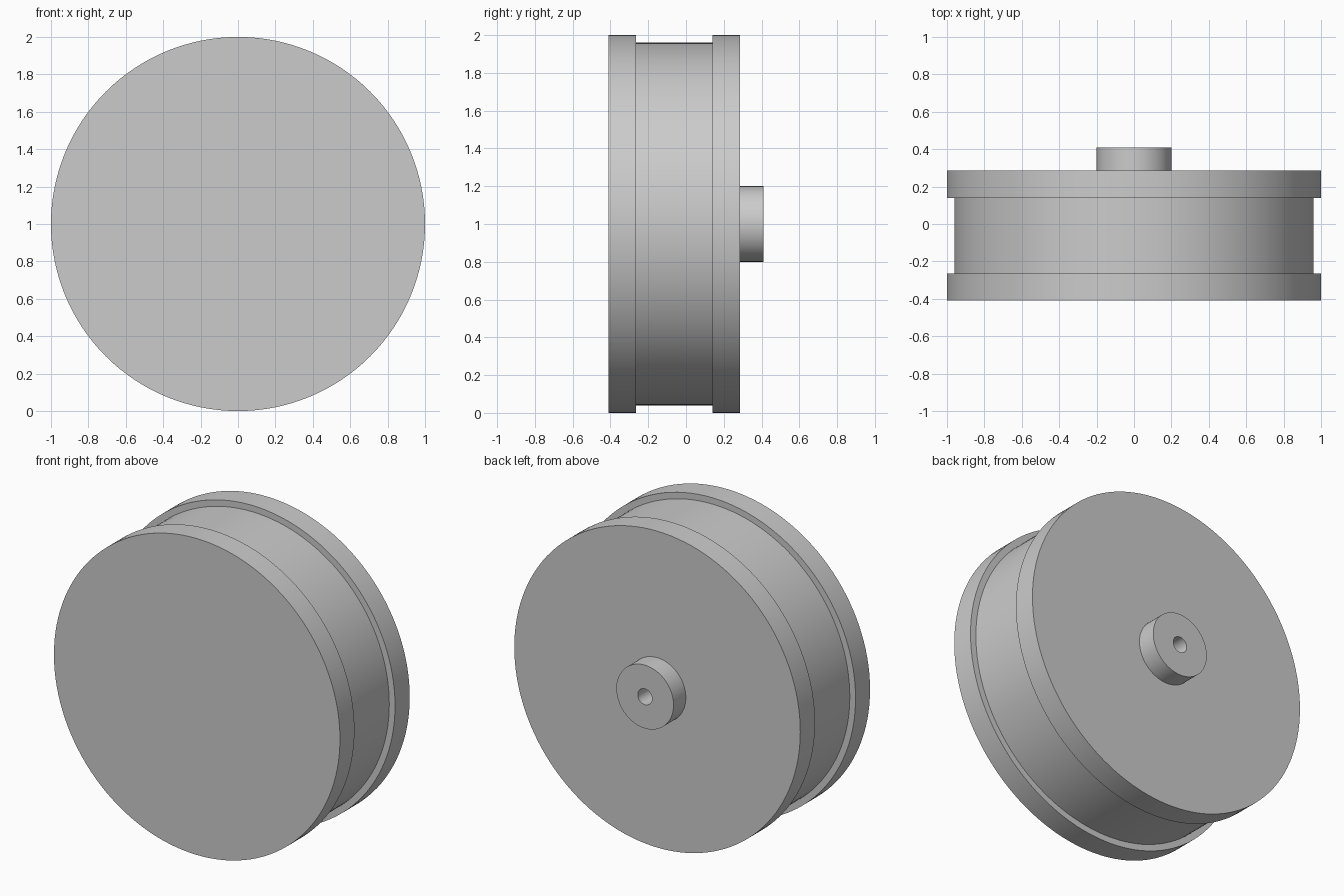
import bpy
import bmesh
from math import tau
from mathutils import Matrix, Vector

SEGMENTS = 128
AXIS_HEIGHT = 1.0

cube = bpy.data.objects.get("Cube")
if cube:
    bpy.data.objects.remove(cube, do_unlink=True)

# Single grey finish
grey = bpy.data.materials.new("light grey")
grey.use_nodes = True
colour = (0.6, 0.6, 0.6, 1)
grey.diffuse_color = colour
grey.node_tree.nodes["Principled BSDF"].inputs["Base Color"].default_value = colour


def lathe(name, profile):
    """Revolve (radius, y) points about the wheel axis."""
    bm = bmesh.new()
    verts = [bm.verts.new((r, y, 0)) for r, y in profile]
    edges = [bm.edges.new(pair) for pair in zip(verts, verts[1:])]
    bmesh.ops.spin(bm, geom=verts + edges, cent=(0, 0, 0), axis=(0, 1, 0),
                   angle=tau, steps=SEGMENTS, use_duplicate=False)
    bmesh.ops.remove_doubles(bm, verts=bm.verts[:], dist=0.0001)
    bmesh.ops.recalc_face_normals(bm, faces=bm.faces[:])
    bmesh.ops.transform(bm, verts=bm.verts[:],
                        matrix=Matrix.Translation(Vector((0, 0, AXIS_HEIGHT))))
    mesh = bpy.data.meshes.new(name)
    bm.to_mesh(mesh)
    bm.free()
    mesh.materials.append(grey)
    obj = bpy.data.objects.new(name, mesh)
    bpy.context.collection.objects.link(obj)
    bpy.ops.object.select_all(action="DESELECT")
    obj.select_set(True)
    bpy.context.view_layer.objects.active = obj
    bpy.ops.object.shade_smooth_by_angle()
    return obj


# Wheel: two flanges, recessed tread, rear hub and blind axle bore
rim, tread, hub, bore = 1.0, 0.96, 0.2, 0.05
front, groove_front, groove_back, back, hub_end = -0.41, -0.265, 0.14, 0.287, 0.41
lathe("wheel", [
    (0, front), (rim, front), (rim, groove_front),
    (tread, groove_front), (tread, groove_back),
    (rim, groove_back), (rim, back),
    (hub, back), (hub, hub_end),
    (bore, hub_end), (bore, 0), (0, 0),
])
